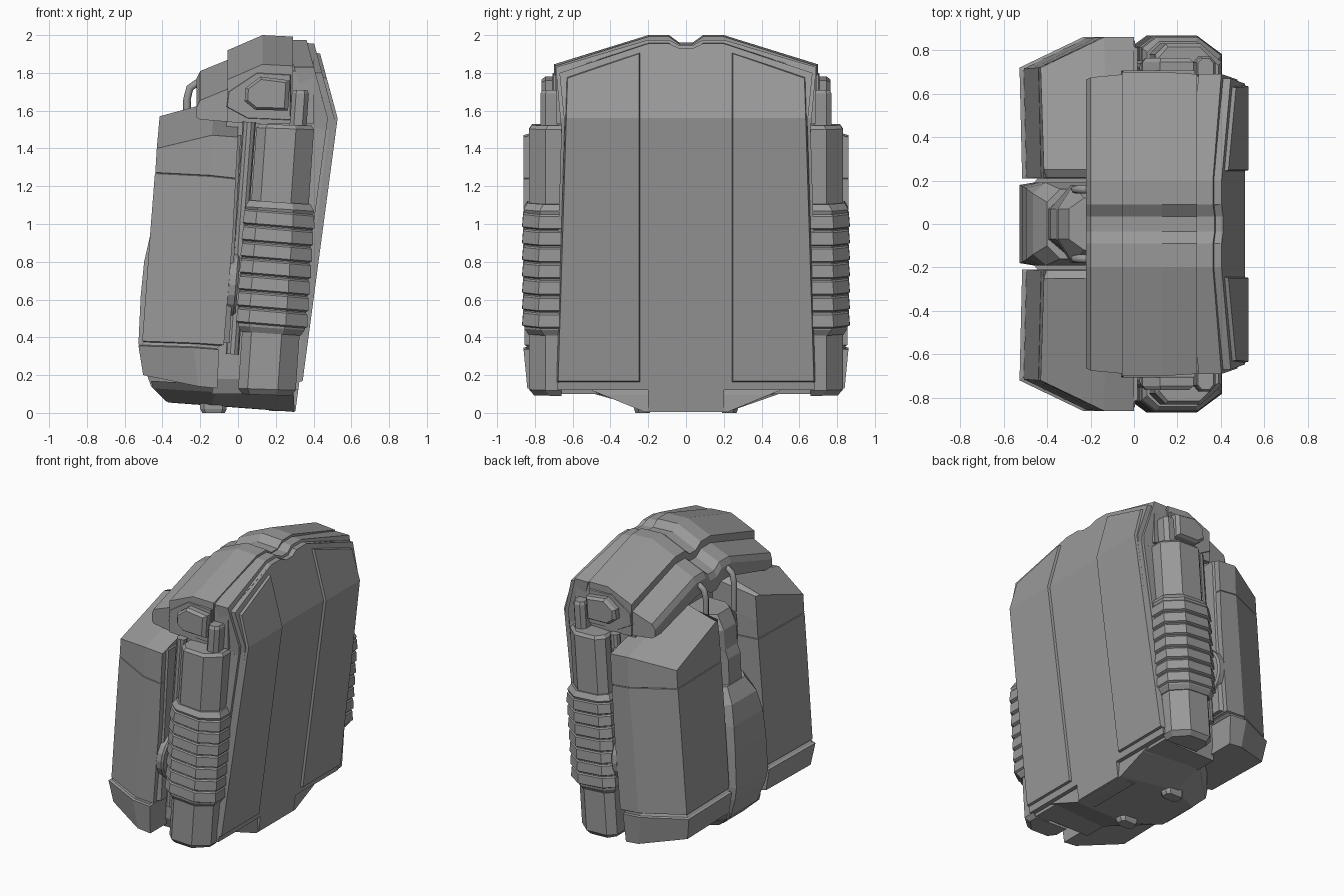
import bpy, bmesh
from mathutils import Vector

if "Cube" in bpy.data.objects:
    bpy.data.objects.remove(bpy.data.objects["Cube"])

grey = bpy.data.materials.new("dark_grey")
grey.diffuse_color = (0.32, 0.32, 0.32, 1)
grey.use_nodes = True
grey.node_tree.nodes["Principled BSDF"].inputs["Base Color"].default_value = grey.diffuse_color


def finish(name, bm, mirror=False, bevel=0.0):
    bmesh.ops.recalc_face_normals(bm, faces=bm.faces)
    me = bpy.data.meshes.new(name)
    bm.to_mesh(me)
    bm.free()
    me.materials.append(grey)
    ob = bpy.data.objects.new(name, me)
    bpy.context.collection.objects.link(ob)
    if bevel:
        b = ob.modifiers.new("bevel", 'BEVEL')
        b.width, b.segments = bevel, 1
    if mirror:
        add_mirror(ob)
    return ob


def add_mirror(ob):
    m = ob.modifiers.new("mirror", 'MIRROR')
    m.use_axis = (False, True, False)
    m.use_mirror_merge = False


def loft(name, rings, mirror=False, bevel=0.0):
    """Skin closed rings of equal point count and cap both ends."""
    bm = bmesh.new()
    vs = [[bm.verts.new(p) for p in r] for r in rings]
    n = len(rings[0])
    for a, b in zip(vs, vs[1:]):
        for i in range(n):
            j = (i + 1) % n
            bm.faces.new((a[i], a[j], b[j], b[i]))
    bm.faces.new(vs[0])
    bm.faces.new(vs[-1])
    return finish(name, bm, mirror, bevel)


def both(pts):
    """Complete a half outline (y > 0) with its mirrored half."""
    return [Vector(p) for p in pts] + [Vector((p[0], -p[1], p[2])) for p in reversed(pts)]


def back_x(z):
    return 0.303 + 0.133 * z if z <= 1.56 else 0.51 - 0.27 * (z - 1.56)


def slab(name, outline, d0, d1, mirror=False, inset=0.0):
    """Plate with a y-z outline that follows the bent back surface."""
    cy = sum(p[0] for p in outline) / len(outline)
    cz = sum(p[1] for p in outline) / len(outline)
    shrink = lambda v, c: v + (inset if v < c else -inset)
    bm = bmesh.new()
    a = [bm.verts.new((d0, y, z)) for y, z in outline]
    b = [bm.verts.new((d1, shrink(y, cy), shrink(z, cz))) for y, z in outline]
    for i in range(len(a)):
        j = (i + 1) % len(a)
        bm.faces.new((a[i], a[j], b[j], b[i]))
    bm.faces.new(a)
    bm.faces.new(b)
    bmesh.ops.bisect_plane(bm, geom=bm.verts[:] + bm.edges[:] + bm.faces[:],
                           plane_co=(0, 0, 1.56), plane_no=(0, 0, 1))
    for v in bm.verts:
        v.co.x += back_x(v.co.z)
    return finish(name, bm, mirror)


def full(half):
    return half + [(-y, z) for y, z in reversed(half)]


# Back plate: outer rim, inner plate and two raised side panels
rim = [(0.035, 1.945), (0.09, 1.975), (0.2, 1.975), (0.69, 1.83), (0.66, 1.5), (0.70, 0.13),
       (0.68, 0.1), (0.2, 0.1), (0.2, 0.01)]
slab("back_rim", full(rim), -0.14, -0.035)
plate = [(0.035, 1.93), (0.09, 1.955), (0.2, 1.955), (0.67, 1.80), (0.64, 1.5), (0.68, 0.12),
         (0.2, 0.12), (0.2, 0.01)]
slab("back_plate", full(plate), -0.10, 0.0)
slab("back_side_panel", [(0.24, 0.16), (0.685, 0.16), (0.635, 1.78), (0.24, 1.91)],
     -0.02, 0.017, True, 0.008)

# Inner body
loft("inner_body", [both([(x0, y, z), (x1, y, z)]) for x0, x1, y, z in
     [(-0.14, 0.26, 0.64, 0.10), (-0.12, 0.28, 0.67, 0.18), (-0.06, 0.44, 0.66, 1.56),
      (-0.04, 0.40, 0.64, 1.68), (0.0, 0.38, 0.2, 1.84)]])

# Angled underside and small feet
loft("underside", [both(r) for r in [
    [(-0.46, 0.19, 0.17), (-0.12, 0.60, 0.15), (0.29, 0.50, 0.12)],
    [(-0.45, 0.19, 0.13), (-0.12, 0.52, 0.11), (0.295, 0.44, 0.095)],
    [(-0.37, 0.15, 0.055), (-0.14, 0.27, 0.04), (0.30, 0.22, 0.005)]]])
loft("foot", [[(-0.13 + 0.07 * s * a, 0.23 + 0.045 * s * b, z) for a, b in
     [(-1, -.5), (-.7, -1), (.7, -1), (1, -.5), (1, .5), (.7, 1), (-.7, 1), (-1, .5)]]
     for s, z in [(1, 0.08), (1, 0.02), (0.85, 0.0)]], True)


# Arched top hood, stepped along x
def arch(x, dz, w, low, t=0.09):
    o = [(0.035, 1.96), (0.09, 2.0), (0.2, 2.0), (w, 1.845)]
    o = [(x, y, z + dz) for y, z in o] + [(x, w, low)]
    i = [(0.035, 1.96 - t), (0.09, 2 - t), (0.18, 2 - t), (w - 0.08, 1.835 - t)]
    i = [(x, y, max(z + dz, low + 0.004)) for y, z in i] + [(x, w - 0.08, low)]
    m = lambda pts: [(p[0], -p[1], p[2]) for p in pts]
    return m(o[::-1]) + o + i[::-1] + m(i)


loft("top_hood_front", [arch(-0.22, -0.23, 0.665, 1.565), arch(-0.20, -0.19, 0.675, 1.553),
                        arch(-0.04, -0.125, 0.69, 1.54)])
loft("top_hood_middle", [arch(-0.055, -0.08, 0.70, 1.54), arch(0.13, 0.0, 0.70, 1.53),
                         arch(0.29, -0.008, 0.69, 1.53)])
loft("top_hood_rear", [arch(0.28, -0.035, 0.68, 1.53), arch(0.40, -0.045, 0.685, 1.53)])


# Side plate and block on the hood
def side_block(name, pts, ys):
    cx = sum(p[0] for p in pts) / len(pts)
    cz = sum(p[1] for p in pts) / len(pts)
    loft(name, [[(cx + (x - cx) * s, y, cz + (z - cz) * s) for x, z in pts] for y, s in ys], True)


side_block("hood_side_plate", [(-0.06, 1.62), (0.05, 1.56), (0.28, 1.55), (0.28, 1.79),
                               (0.10, 1.80), (-0.05, 1.70)], [(0.68, 1), (0.702, 1), (0.706, 0.98)])
side_block("hood_side_block", [(0.035, 1.65), (0.09, 1.605), (0.265, 1.60), (0.275, 1.76),
                               (0.12, 1.78), (0.04, 1.72)], [(0.69, 1), (0.745, 1), (0.765, 0.84)])


# Large front pouches with seams and a sloping roof
def pouch_ring(xf, xb, zf, zb, d=0.0, zm=None, yo=0.86, yc=0.72, yi=0.21):
    zm = (zf + zb) / 2 if zm is None else zm
    return [(xf + d, yi + d, zf), (xf - 0.012 + d, yc - d, zf), (xf + 0.28, yo - d, zm),
            (xb - d, yo - d, zb), (xb - d, yi + d, zb)]


loft("front_pouch", [
    pouch_ring(-0.49, -0.11, 0.20, 0.13, zm=0.14, yo=0.84, yc=0.70),
    pouch_ring(-0.515, -0.10, 0.355, 0.335),
    pouch_ring(-0.515, -0.10, 0.36, 0.34, 0.015),
    pouch_ring(-0.50, -0.08, 0.375, 0.355, 0.015),
    pouch_ring(-0.50, -0.07, 0.38, 0.36, 0.005),
    pouch_ring(-0.455, -0.025, 0.95, 0.94, 0.002),
    pouch_ring(-0.428, -0.012, 1.267, 1.237),
    pouch_ring(-0.427, -0.012, 1.27, 1.24, 0.004),
    pouch_ring(-0.426, -0.012, 1.273, 1.243),
    pouch_ring(-0.418, 0.0, 1.40, 1.46, zm=1.47),
    pouch_ring(-0.403, 0.0, 1.57, 1.62, zm=1.65, yo=0.25, yc=0.25, yi=0.215)], True)
# Strip behind each pouch
loft("pouch_back_strip", [[(x, y, z) for x, y in
     [(x0, 0.3), (x0, 0.83), (x0 + 0.045, 0.81), (x0 + 0.045, 0.3)]]
     for x0, z in [(-0.09, 0.37), (-0.03, 1.47)]], True)

# Centre pod and the column above it
loft("centre_pod", [both([(xf, yf, z), (xf + 0.06, y, z), (-0.12, y, z)]) for xf, yf, y, z in
     [(-0.38, 0.12, 0.15, 0.06), (-0.46, 0.15, 0.18, 0.14), (-0.51, 0.17, 0.19, 0.28),
      (-0.527, 0.18, 0.19, 0.37), (-0.515, 0.175, 0.19, 0.62), (-0.497, 0.165, 0.19, 0.80),
      (-0.465, 0.14, 0.19, 0.94), (-0.40, 0.10, 0.16, 1.04)]])
loft("centre_column", [both([(xf, 0.07, z), (xf + 0.07, y, z), (-0.05, y, z)]) for xf, y, z in
     [(-0.40, 0.13, 0.9), (-0.385, 0.13, 1.22), (-0.36, 0.18, 1.28), (-0.35, 0.18, 1.42),
      (-0.30, 0.12, 1.52)]])


# Side canisters with ribbed grips
def canister_ring(z, d=0.0, tilt=-0.01):
    x = 0.0 + 0.07 * (z - 0.12)
    pts = [(-d, 0.66), (-d, 0.78 + d), (0.05 - d / 2, 0.83 + d), (0.21 + d / 2, 0.83 + d),
           (0.305 + d, 0.745 + d), (0.305 + d, 0.66)]
    return [(x + px, py, z + tilt * px / 0.3) for px, py in pts]


loft("side_canister", [canister_ring(0.10, -0.025), canister_ring(0.13),
                       canister_ring(1.51), canister_ring(1.53, -0.015)], True)
grip = [canister_ring(0.43, 0.005, -0.02), canister_ring(0.46, 0.024, -0.02)]
for k in range(7):
    z = 0.475 + k * 0.087
    grip += [canister_ring(z + dz, d, -0.025) for dz, d in
             [(0, 0.025), (0.008, 0.037), (0.072, 0.032), (0.08, 0.025)]]
grip += [canister_ring(1.09, 0.03, -0.02), canister_ring(1.125, 0.01, -0.02)]
loft("ribbed_grip", grip, True)
# Faceted outlet on top of each canister
loft("canister_outlet", [[(0.33 + dx + 0.045 * s * a, 0.725 + 0.045 * s * b, z) for a, b in
     [(-1, -1), (1, -1), (1, .4), (.5, 1), (-.5, 1), (-1, .4)]]
     for s, dx, z in [(1, -0.015, 1.48), (1, 0, 1.69), (0.8, 0, 1.71)]], True)


# Round parts: rod, wheel and hoses
def tube(name, p0, p1, r, sides=10, bevel=0.0):
    p0, p1 = Vector(p0), Vector(p1)
    bm = bmesh.new()
    bmesh.ops.create_cone(bm, cap_ends=True, segments=sides, radius1=r, radius2=r,
                          depth=(p1 - p0).length)
    rot = (p1 - p0).to_track_quat('Z', 'Y')
    for v in bm.verts:
        v.co = rot @ v.co + (p0 + p1) / 2
    return finish(name, bm, True, bevel)


tube("side_rod", (-0.03, 0.72, 0.31), (0.06, 0.72, 1.54), 0.035)
tube("side_wheel", (-0.06, 0.685, 0.68), (0.0, 0.685, 0.675), 0.175, 20, 0.012)

cu = bpy.data.curves.new("hose", 'CURVE')
cu.dimensions = '3D'
cu.bevel_depth, cu.bevel_resolution, cu.use_fill_caps = 0.02, 2, True
cu.materials.append(grey)
path = [(-0.27, 1.45), (-0.27, 1.66), (-0.255, 1.72), (-0.22, 1.745), (-0.15, 1.74)]
sp = cu.splines.new('POLY')
sp.points.add(len(path) - 1)
for pt, (x, z) in zip(sp.points, path):
    pt.co = (x, 0.16, z, 1)
hose = bpy.data.objects.new("hose", cu)
bpy.context.collection.objects.link(hose)
add_mirror(hose)
